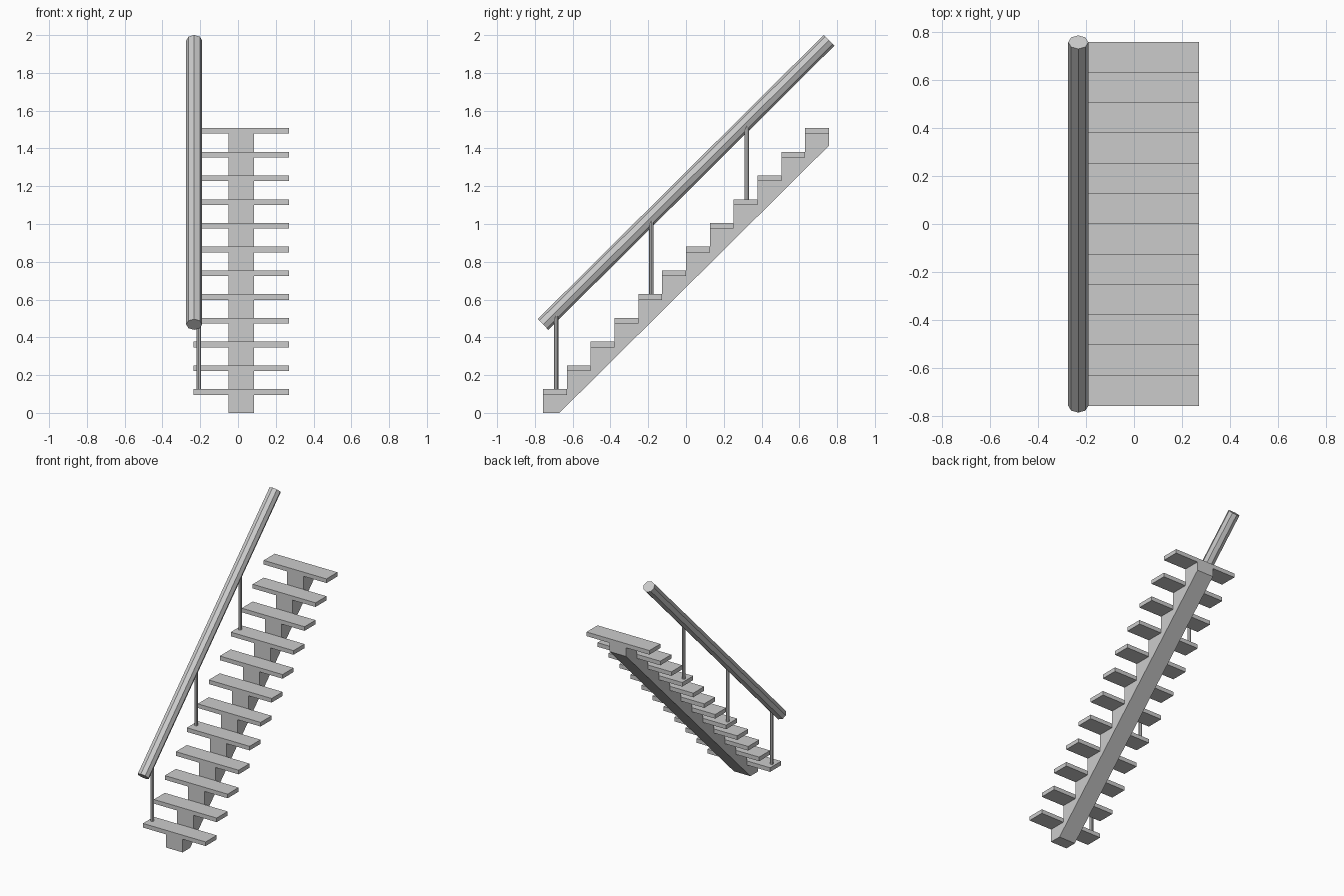
import bpy, bmesh
from math import cos, sin, pi
from mathutils import Vector

cube = bpy.data.objects.get("Cube")
if cube:
    bpy.data.objects.remove(cube, do_unlink=True)

GREY = (0.6, 0.6, 0.6, 1)
mat = bpy.data.materials.new("light grey")
mat.use_nodes = True
mat.diffuse_color = GREY
mat.node_tree.nodes["Principled BSDF"].inputs["Base Color"].default_value = GREY


def extrude(name, loop, offset):
    """Flat-shaded prism: a closed loop of points swept along offset."""
    bm = bmesh.new()
    face = bm.faces.new([bm.verts.new(p) for p in loop])
    swept = bmesh.ops.extrude_face_region(bm, geom=[face], use_keep_orig=True)
    verts = [g for g in swept["geom"] if isinstance(g, bmesh.types.BMVert)]
    bmesh.ops.translate(bm, verts=verts, vec=offset)
    bmesh.ops.recalc_face_normals(bm, faces=bm.faces)
    mesh = bpy.data.meshes.new(name)
    bm.to_mesh(mesh)
    bm.free()
    mesh.materials.append(mat)
    obj = bpy.data.objects.new(name, mesh)
    bpy.context.collection.objects.link(obj)
    return obj


def ring(centre, u, v, sides=8):
    angles = [2 * pi * i / sides for i in range(sides)]
    return [centre + u * cos(a) + v * sin(a) for a in angles]


STEPS = 12
FRONT = -0.757
RUN = -2 * FRONT / STEPS
RISE = 1.508 / STEPS
THICK = 0.03
LEFT, RIGHT = 0.27, -0.235

# Treads
for i in range(STEPS):
    y, z = FRONT + i * RUN, (i + 1) * RISE
    loop = [(RIGHT, y, z - THICK), (RIGHT, y + RUN, z - THICK),
            (RIGHT, y + RUN, z), (RIGHT, y, z)]
    extrude(f"tread_{i + 1}", loop, (LEFT - RIGHT, 0, 0))

# Sawtooth central stringer
outline = [(-FRONT, 1.415), (-0.67, 0), (FRONT, 0)]
for i in range(STEPS):
    y, z = FRONT + i * RUN, (i + 1) * RISE - THICK
    outline += [(y, z), (y + RUN, z)]
extrude("stringer", [(-0.049, y, z) for y, z in outline], (0.133, 0, 0))

# Sloping handrail, cut square to its own axis
low = Vector((-0.232, FRONT, 0.468))
high = Vector((-0.232, -FRONT, 1.972))
axis = high - low
across = Vector((1, 0, 0))
up = across.cross(axis).normalized()
extrude("handrail", ring(low, across * 0.042, up * 0.04), axis)

# Posts from every fourth tread up into the handrail
for i in (0, 4, 8):
    y = FRONT + (i + 0.55) * RUN
    base = Vector((-0.208, y, (i + 1) * RISE))
    top = low.z + axis.z * (y - low.y) / axis.y
    extrude(f"post_{i // 4 + 1}",
            ring(base, across * 0.012, Vector((0, 0.012, 0))),
            (0, 0, top - base.z))
